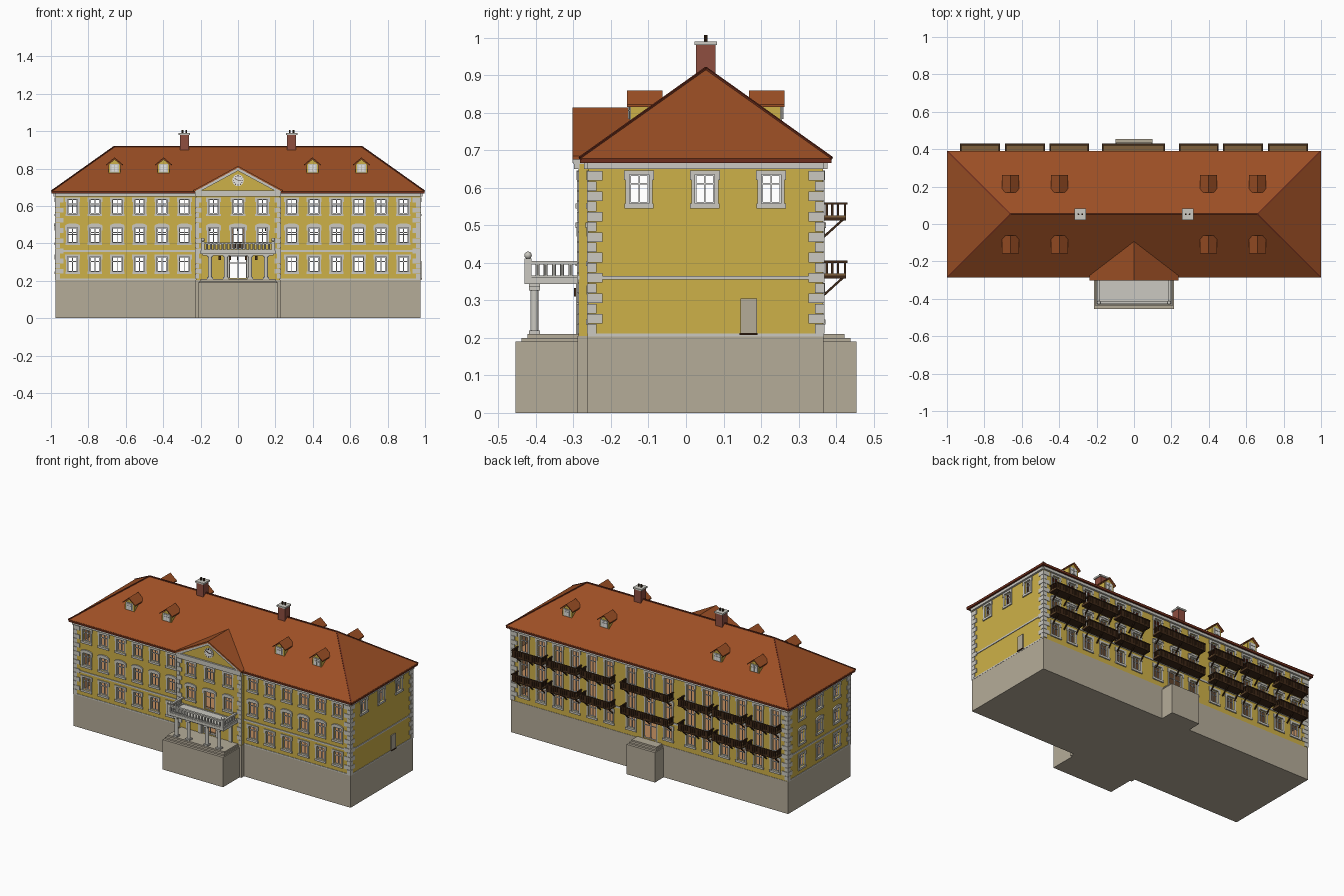
import bpy, bmesh, math
from mathutils import Matrix, Vector

if "Cube" in bpy.data.objects:
    bpy.data.objects.remove(bpy.data.objects["Cube"])


def material(name, hexcode):
    lin = [((int(hexcode[i:i + 2], 16) / 255 + 0.055) / 1.055) ** 2.4 for i in (0, 2, 4)]
    m = bpy.data.materials.new(name)
    m.diffuse_color = (*lin, 1)
    m.use_nodes = True
    m.node_tree.nodes["Principled BSDF"].inputs["Base Color"].default_value = m.diffuse_color
    return m


MATS = {n: material(n, h) for n, h in {
    "yellow": "CEB148", "trim": "CBC9C1", "stone": "B5AC99", "roof": "9C4F25",
    "eave": "6E2E1C", "brick": "8F4E40", "dark_wood": "3E2817", "deck_wood": "7E603C",
    "interior": "C08C5E", "white": "F2F2F0"}.items()}
parts = {}


def part(name, mat):
    return parts.setdefault(name, (bmesh.new(), mat))[0]


def frame(u, d, origin):
    """Local axes (along wall, up, outward)."""
    m = Matrix((u, (0, 0, 1), d)).transposed().to_4x4()
    m.translation = origin
    return m


FRONT = frame((1, 0, 0), (0, -1, 0), (0, -0.26, 0))
CENTRE = frame((1, 0, 0), (0, -1, 0), (0, -0.287, 0))
BACK = frame((-1, 0, 0), (0, 1, 0), (0, 0.365, 0))
RIGHT = frame((0, 1, 0), (1, 0, 0), (0.975, 0, 0))
LEFT = frame((0, -1, 0), (-1, 0, 0), (-0.975, 0, 0))
WORLD = Matrix.Identity(4)


def box(bm, f, a0, a1, b0, b1, c0, c1):
    t = Matrix.Translation(((a0 + a1) / 2, (b0 + b1) / 2, (c0 + c1) / 2))
    s = Matrix.Diagonal((abs(a1 - a0), abs(b1 - b0), abs(c1 - c0), 1))
    bmesh.ops.create_cube(bm, size=1, matrix=f @ t @ s)


def prism(bm, f, pts, d0, d1):
    lo = [bm.verts.new(f @ Vector((*p, d0))) for p in pts]
    hi = [bm.verts.new(f @ Vector((*p, d1))) for p in pts]
    fs = [bm.faces.new(lo), bm.faces.new(hi)]
    for i in range(len(pts)):
        j = (i + 1) % len(pts)
        fs.append(bm.faces.new((lo[i], lo[j], hi[j], hi[i])))
    bmesh.ops.recalc_face_normals(bm, faces=fs)


def cylinder(bm, x, y, z0, z1, r, n=12):
    bmesh.ops.create_cone(bm, cap_ends=True, segments=n, radius1=r, radius2=r, depth=z1 - z0,
                          matrix=Matrix.Translation((x, y, (z0 + z1) / 2)))


def beam(bm, a, b, w):
    a, b = Vector(a), Vector(b)
    m = Matrix.Translation((a + b) / 2) @ (b - a).to_track_quat('Z', 'Y').to_matrix().to_4x4()
    bmesh.ops.create_cube(bm, size=1, matrix=m @ Matrix.Diagonal((w, w, (b - a).length, 1)))


def wall(name, f, u0, u1, holes):
    """Grid of quads that skips the openings, thickened inwards."""
    bm = part(name, "yellow")
    us = sorted({u0, u1, *(h[0] for h in holes), *(h[1] for h in holes)})
    zs = sorted({0.2, 0.67, *(h[2] for h in holes), *(h[3] for h in holes)})
    grid = [[bm.verts.new(f @ Vector((u, z, 0))) for z in zs] for u in us]
    for i in range(len(us) - 1):
        for j in range(len(zs) - 1):
            u, z = (us[i] + us[i + 1]) / 2, (zs[j] + zs[j + 1]) / 2
            if not any(h[0] < u < h[1] and h[2] < z < h[3] for h in holes):
                bm.faces.new((grid[i][j], grid[i + 1][j], grid[i + 1][j + 1], grid[i][j + 1]))
    for h in holes:
        window(f, *h)


def window(f, u0, u1, z0, z1):
    fr, su = part("window_frames", "white"), part("window_surrounds", "trim")
    c, w = (u0 + u1) / 2, 0.004
    # sash: border, mullion and transom
    for a, b in ((u0, u0 + w), (u1 - w, u1), (c - w / 2, c + w / 2)):
        box(fr, f, a, b, z0, z1, -0.014, -0.008)
    for z in (z0 + w / 2, z0 + (z1 - z0) * 0.68, z1 - w / 2):
        box(fr, f, u0, u1, z - w / 2, z + w / 2, -0.013, -0.007)
    # surround with ears and sill
    for a, b in ((u0 - 0.01, u0), (u1, u1 + 0.01)):
        box(su, f, a, b, z0, z1, -0.004, 0.004)
    box(su, f, u0 - 0.014, u1 + 0.014, z1, z1 + 0.011, -0.004, 0.005)
    for s in (-1, 1):
        e = c + s * ((u1 - u0) / 2 + 0.007)
        box(su, f, e - 0.007, e + 0.007, z1 - 0.014, z1, -0.003, 0.005)
    if z0 not in (0.212, 0.37, 0.525):
        box(su, f, u0 - 0.013, u1 + 0.013, z0 - 0.013, z0, -0.004, 0.007)
    if abs(z1 - 0.484) < 0.001:  # segmental hood of the middle floor
        r = (u1 - u0) / 2 + 0.014
        arc = [(c + r * math.cos(t), 0.493 + 0.014 * math.sin(t))
               for t in (math.pi * k / 6 for k in range(7))]
        prism(su, f, arc, 0, 0.008)


# walls with openings
ROWS = [(0.249, 0.329), (0.404, 0.484), (0.558, 0.635)]
XS = [0.287 + 0.1195 * k for k in range(6)]
hole = lambda c, row, hw=0.026: (c - hw, c + hw, *row)
wall("front_wall_right", FRONT, 0.225, 0.975, [hole(x, r) for x in XS for r in ROWS])
wall("front_wall_left", FRONT, -0.975, -0.225, [hole(-x, r) for x in XS for r in ROWS])
wall("centre_wall", CENTRE, -0.225, 0.225,
     [hole(x, r) for x in (-0.131, 0.131) for r in ROWS[1:]] +
     [hole(0, ROWS[2]), hole(0, (0.37, 0.484), 0.034), hole(0, (0.212, 0.335), 0.046)])
BACKROWS = [ROWS[0], (0.37, 0.484), (0.525, 0.635)]
wall("back_wall", BACK, -0.975, 0.975,
     [hole(s * x, r) for x in XS + [0.131] for s in (-1, 1) for r in BACKROWS] +
     [hole(0, r) for r in BACKROWS[1:]] + [hole(0, (0.212, 0.335), 0.046)])
SIDE = (-0.125, 0.05, 0.227)
wall("right_wall", RIGHT, -0.26, 0.365, [hole(y, ROWS[2]) for y in SIDE])
wall("left_wall", LEFT, -0.365, 0.26, [hole(-y, r) for y in SIDE for r in ROWS])
for s in (-1, 1):
    box(part("centre_returns", "yellow"), WORLD, s * 0.205, s * 0.2248, -0.2868, -0.25, 0.2, 0.67)
for z in (0.207, 0.36, 0.515):
    box(part("floors", "interior"), WORLD, -0.957, 0.957, -0.243, 0.347, z, z + 0.004)

# side door on the right wall
box(part("side_door", "stone"), RIGHT, 0.145, 0.189, 0.213, 0.305, 0, 0.006)
box(part("side_door_sill", "dark_wood"), RIGHT, 0.143, 0.191, 0.208, 0.213, 0, 0.01)

# stone base, portico steps and back steps
base = part("base", "stone")
box(base, WORLD, -0.977, 0.977, -0.262, 0.367, 0, 0.205)
box(base, WORLD, -0.226, 0.226, -0.289, -0.2, 0, 0.205)
for k, z in enumerate((0.19, 0.2, 0.21)):
    e = 0.455 - 0.0165 * k
    box(base, WORLD, -0.213 + 0.006 * k, 0.213 - 0.006 * k, -e, -0.25, 0, z)
    box(base, WORLD, -0.1 + 0.006 * k, 0.1 - 0.006 * k, 0.35, e, 0, z)

# bands, cornice and quoins
bands, quoins = part("bands", "trim"), part("quoins", "trim")
for f, a, b in ((FRONT, -0.978, -0.225), (FRONT, 0.225, 0.978), (CENTRE, -0.228, 0.228),
                (BACK, -0.978, 0.978), (RIGHT, -0.262, 0.368), (LEFT, -0.368, 0.262)):
    box(bands, f, a, b, 0.355, 0.365, -0.003, 0.004)
    box(bands, f, a, b, 0.65, 0.668, -0.003, 0.012)
    if f not in (CENTRE, BACK):
        box(bands, f, a, b, 0.203, 0.211, -0.003, 0.003)
for f, a, b, big in ((FRONT, -0.979, 0.979, 0.046), (CENTRE, -0.229, 0.229, 0.034),
                     (BACK, -0.979, 0.979, 0.046), (RIGHT, -0.264, 0.369, 0.042),
                     (LEFT, -0.369, 0.264, 0.042)):
    for k in range(16):
        w, z = (big if k % 2 else big * 0.6), 0.211 + k * 0.0272
        box(quoins, f, a, a + w, z, z + 0.0255, -0.002, 0.004)
        box(quoins, f, b - w, b, z, z + 0.0255, -0.002, 0.004)

# hipped roof, fascia and hip caps
box(part("eaves", "eave"), WORLD, -0.998, 0.998, -0.283, 0.388, 0.666, 0.68)
bm = part("main_roof", "roof")
c = [bm.verts.new(p) for p in ((-1, -0.285, 0.678), (1, -0.285, 0.678), (1, 0.39, 0.678), (-1, 0.39, 0.678))]
r = [bm.verts.new(p) for p in ((-0.66, 0.053, 0.918), (0.66, 0.053, 0.918))]
for q in ((c[0], c[1], r[1], r[0]), (c[1], c[2], r[1]), (c[2], c[3], r[0], r[1]), (c[3], c[0], r[0])):
    bm.faces.new(q)
caps = part("hip_caps", "eave")
for s in (-1, 1):
    for y in (-0.283, 0.388):
        beam(caps, (s * 0.997, y, 0.679), (s * 0.66, 0.053, 0.918), 0.007)
beam(caps, (-0.66, 0.053, 0.918), (0.66, 0.053, 0.918), 0.007)


def chevron(hw, z, top, t):
    return [(-hw, z), (0, top), (hw, z), (hw, z - t), (0, top - t), (-hw, z - t)]


# pediment with clock
prism(part("pediment_roof", "roof"), CENTRE, chevron(0.237, 0.685, 0.814, 0.01), -0.2, 0.016)
prism(part("pediment_moulding", "trim"), CENTRE, chevron(0.228, 0.681, 0.805, 0.017), -0.05, 0.013)
box(part("pediment_moulding", "trim"), CENTRE, -0.23, 0.23, 0.666, 0.682, -0.02, 0.015)
prism(part("tympanum", "yellow"), CENTRE, [(-0.22, 0.67), (0.22, 0.67), (0, 0.795)], -0.05, 0.004)
clock = [(0.031 * math.cos(k * math.pi / 12), 0.737 + 0.031 * math.sin(k * math.pi / 12)) for k in range(24)]
prism(part("clock_face", "white"), CENTRE, clock, 0.003, 0.009)
hands = part("clock_marks", "dark_wood")
for k in range(12):
    m = CENTRE @ Matrix.Translation((0, 0.737, 0)) @ Matrix.Rotation(k * math.pi / 6, 4, 'Z')
    box(hands, m, -0.0015, 0.0015, 0.021, 0.028, 0.008, 0.011)
    if k in (2, 9):
        box(hands, m, -0.0015, 0.0015, 0, 0.019, 0.008, 0.011)

# dormers on both slopes
for ysign in (-1, 1):
    f = frame((-ysign, 0, 0), (0, ysign, 0), (0, 0.0525, 0))
    for x in (-0.66, -0.398, 0.398, 0.66):
        g = f @ Matrix.Translation((x, 0, 0))
        prism(part("dormer_walls", "yellow"), g,
              [(-0.033, 0.765), (0.033, 0.765), (0.033, 0.82), (0, 0.85), (-0.033, 0.82)], 0.12, 0.2)
        prism(part("dormer_roofs", "roof"), g, chevron(0.045, 0.822, 0.86, 0.007), 0.115, 0.21)
        box(part("dormer_surrounds", "trim"), g, -0.024, 0.024, 0.778, 0.825, 0.19, 0.203)
        box(part("dormer_panes", "white"), g, -0.017, 0.017, 0.783, 0.819, 0.19, 0.205)
        box(part("dormer_bars", "trim"), g, -0.002, 0.002, 0.783, 0.819, 0.19, 0.207)
        box(part("dormer_bars", "trim"), g, -0.017, 0.017, 0.805, 0.808, 0.19, 0.207)

# chimneys
for x in (-0.287, 0.287):
    box(part("chimneys", "brick"), WORLD, x - 0.024, x + 0.024, 0.027, 0.078, 0.85, 0.982)
    box(part("chimney_caps", "trim"), WORLD, x - 0.03, x + 0.03, 0.022, 0.083, 0.98, 0.99)
    for s in (-0.01, 0.01):
        cylinder(part("chimney_pots", "dark_wood"), x + s, 0.0525, 0.985, 1.007, 0.005, 8)

# portico: columns, slab and balustrade
col, por, bal = part("columns", "trim"), part("portico", "trim"), part("balusters", "trim")
box(por, WORLD, -0.2, 0.2, -0.43, -0.285, 0.343, 0.361)
box(por, WORLD, -0.19, 0.19, -0.419, -0.389, 0.335, 0.343)
for x in (-0.15, -0.065, 0.065, 0.15):
    cylinder(col, x, -0.404, 0.21, 0.34, 0.011, 16)
    for z, h in ((0.21, 0.009), (0.326, 0.01)):
        box(por, WORLD, x - 0.015, x + 0.015, -0.419, -0.389, z, z + h)
    box(por, CENTRE, x - 0.011, x + 0.011, 0.21, 0.345, 0, 0.006)
    box(part("lanterns", "dark_wood"), CENTRE, x * 0.65 - 0.006, x * 0.65 + 0.006, 0.31, 0.333, 0, 0.012)
for a, b, c0, d in ((-0.195, 0.195, -0.428, -0.414), (-0.195, -0.181, -0.42, -0.287), (0.181, 0.195, -0.42, -0.287)):
    box(por, WORLD, a, b, c0, d, 0.396, 0.405)
    box(por, WORLD, a, b, c0, d, 0.361, 0.366)
for k in range(17):
    cylinder(bal, -0.166 + k * 0.02075, -0.421, 0.364, 0.398, 0.0052, 8)
for s in (-0.188, 0.188):
    for k in range(5):
        cylinder(bal, s, -0.396 + k * 0.022, 0.364, 0.398, 0.0052, 8)
    box(por, WORLD, s - 0.009, s + 0.009, -0.43, -0.412, 0.361, 0.411)
    bmesh.ops.create_uvsphere(bal, u_segments=12, v_segments=8, radius=0.01,
                              matrix=Matrix.Translation((s, -0.421, 0.42)))

# wooden balconies on the back
rail, deck = part("balcony_rails", "dark_wood"), part("balcony_decks", "deck_wood")
spans = [(-0.17, 0.167)] + [sp for a, b in ((0.24, 0.453), (0.476, 0.69), (0.717, 0.93)) for sp in ((a, b), (-b, -a))]
for x0, x1 in spans:
    for z in (0.358, 0.513):
        box(deck, WORLD, x0, x1, 0.366, 0.425, z + 0.008, z + 0.013)
        box(rail, WORLD, x0, x1, 0.366, 0.427, z, z + 0.008)
        box(rail, WORLD, x0, x1, 0.42, 0.431, z + 0.042, z + 0.048)
        n = round((x1 - x0) / 0.0135)
        for k in range(n):
            x = x0 + (k + 0.5) * (x1 - x0) / n
            box(rail, WORLD, x - 0.0053, x + 0.0053, 0.423, 0.427, z, z + 0.044)
        for x in (x0 + 0.004, x1 - 0.004):
            box(rail, WORLD, x - 0.004, x + 0.004, 0.366, 0.431, z + 0.042, z + 0.048)
            for y in (0.375, 0.39, 0.405, 0.424):
                box(rail, WORLD, x - 0.003, x + 0.003, y - 0.003, y + 0.003, z, z + 0.044)
        for x in (x0 + 0.02, (x0 + x1) / 2, x1 - 0.02):
            beam(rail, (x, 0.366, z - 0.045), (x, 0.418, z + 0.002), 0.006)

# turn the parts into objects
for name, (bm, mat) in parts.items():
    me = bpy.data.meshes.new(name)
    bm.to_mesh(me)
    bm.free()
    ob = bpy.data.objects.new(name, me)
    bpy.context.collection.objects.link(ob)
    me.materials.append(MATS[mat])
    if "_wall" in name and not name.startswith("dormer"):
        me.materials.append(MATS["interior"])
        mod = ob.modifiers.new("thickness", 'SOLIDIFY')
        mod.thickness, mod.offset, mod.material_offset = 0.018, -1, 1
    if name in ("columns", "balusters", "chimney_pots"):
        bpy.context.view_layer.objects.active = ob
        ob.select_set(True)
        bpy.ops.object.shade_smooth_by_angle()
        ob.select_set(False)
